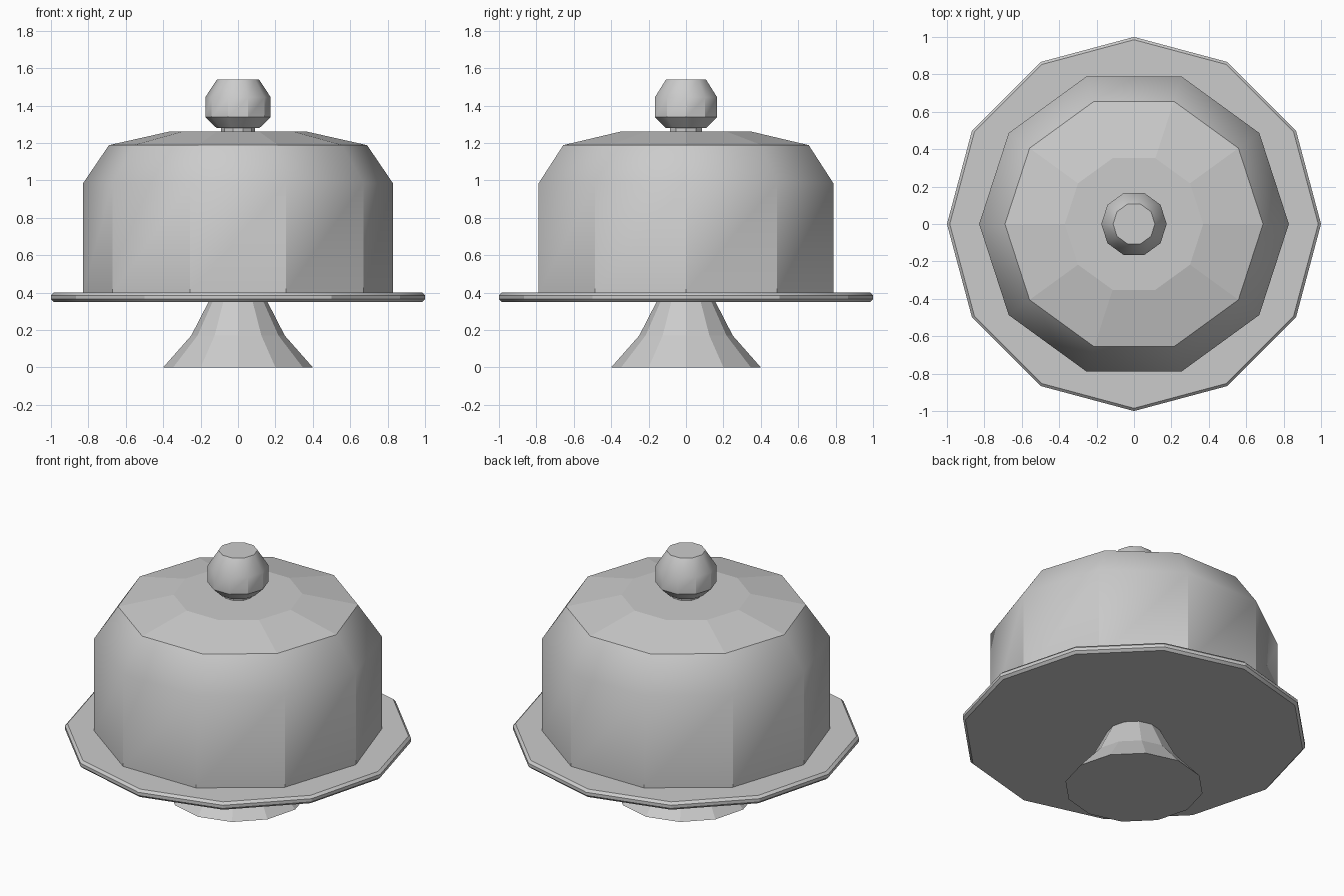
import bpy, bmesh, math

if "Cube" in bpy.data.objects:
    bpy.data.objects.remove(bpy.data.objects["Cube"])


def lathe(name, profile, sides, smooth_angle=None):
    """Revolve (radius, z) points around z, closing both ends with flat caps."""
    bm = bmesh.new()
    rings = []
    for r, z in profile:
        rings.append([bm.verts.new((r * math.cos(2 * math.pi * i / sides),
                                    r * math.sin(2 * math.pi * i / sides), z))
                      for i in range(sides)])
    for low, high in zip(rings, rings[1:]):
        for i in range(sides):
            j = (i + 1) % sides
            bm.faces.new((low[i], low[j], high[j], high[i]))
    bm.faces.new(rings[0][::-1])
    bm.faces.new(rings[-1])
    mesh = bpy.data.meshes.new(name)
    bm.to_mesh(mesh)
    bm.free()
    obj = bpy.data.objects.new(name, mesh)
    bpy.context.collection.objects.link(obj)
    if smooth_angle:
        bpy.ops.object.select_all(action='DESELECT')
        obj.select_set(True)
        bpy.context.view_layer.objects.active = obj
        bpy.ops.object.shade_smooth_by_angle(angle=math.radians(smooth_angle))
        # Nearly level faces stay faceted
        for p in mesh.polygons:
            if abs(p.normal.z) > 0.9:
                p.use_smooth = False
    return obj


# Flared foot under the plate
lathe("pedestal", [(0.40, 0), (0.25, 0.17), (0.155, 0.355)], 12)

# Thin plate with a chamfered rim
lathe("plate", [(0.985, 0.35), (1.0, 0.365), (1.0, 0.385), (0.985, 0.40)], 12, 29)

# Domed cover
lathe("cover", [(0.828, 0.40), (0.828, 0.985), (0.69, 1.188), (0.37, 1.26)], 10, 35)

# Neck and knob on top of the cover
lathe("knob_neck", [(0.09, 1.255), (0.09, 1.285)], 10)
lathe("knob", [(0.115, 1.28), (0.175, 1.338), (0.175, 1.444), (0.112, 1.54)], 10, 35)
